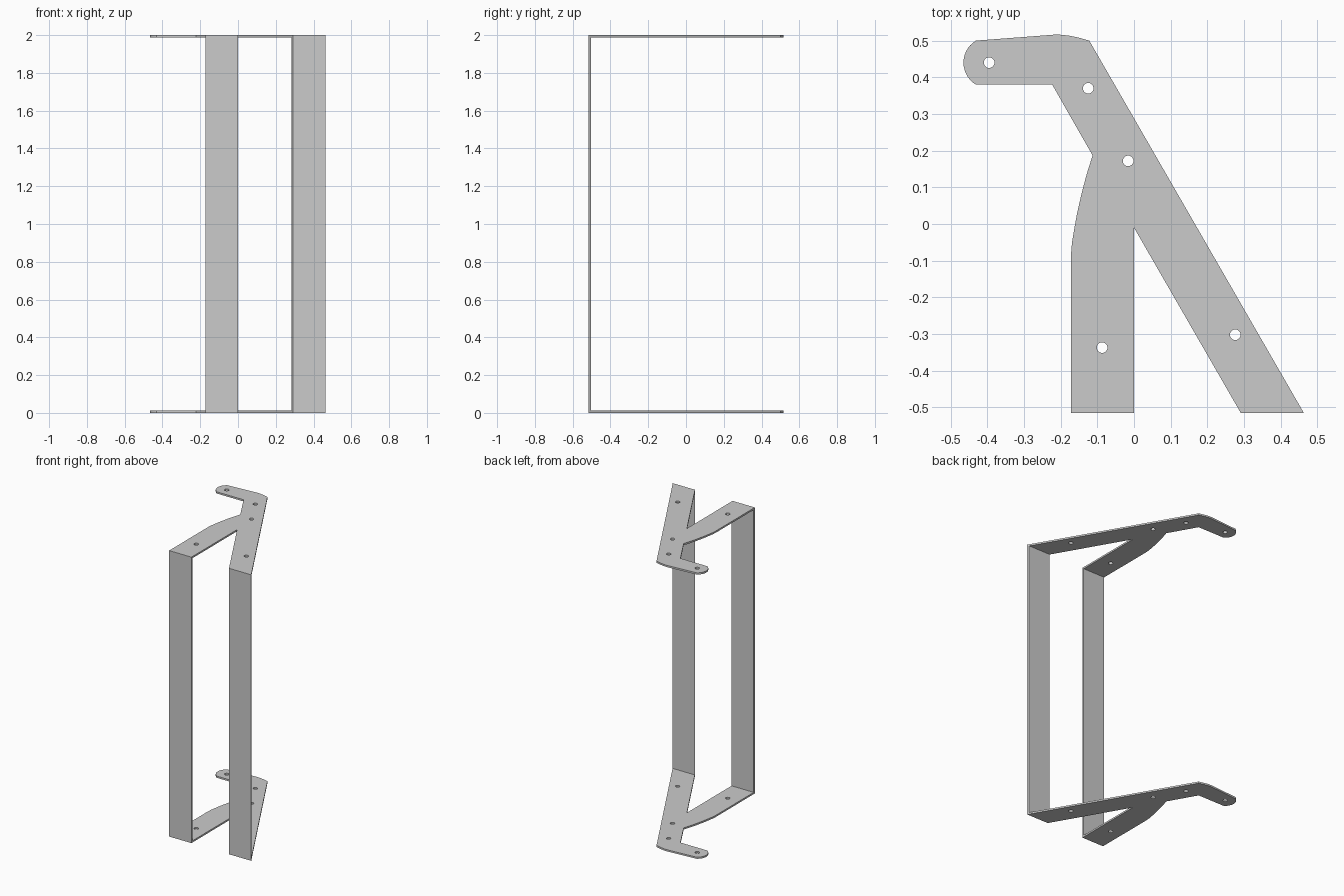
import bpy, bmesh
from math import sin, cos, radians, tau

if "Cube" in bpy.data.objects:
    bpy.data.objects.remove(bpy.data.objects["Cube"])

T = 0.012      # sheet thickness
H = 2.0        # overall height
FRONT = -0.515


def extrude_profile(name, loops, z0, z1, caps=True):
    """Extrude closed 2D loops (outline first, then holes) from z0 to z1."""
    cu = bpy.data.curves.new(name, 'CURVE')
    cu.dimensions = '2D'
    cu.fill_mode = 'BOTH' if caps else 'NONE'
    cu.extrude = (z1 - z0) / 2
    for pts in loops:
        sp = cu.splines.new('POLY')
        sp.points.add(len(pts) - 1)
        for p, (x, y) in zip(sp.points, pts):
            p.co = (x, y, 0, 1)
        sp.use_cyclic_u = True
    tmp = bpy.data.objects.new(name + "_profile", cu)
    bpy.context.collection.objects.link(tmp)
    bpy.context.view_layer.update()
    mesh = bpy.data.meshes.new_from_object(
        tmp.evaluated_get(bpy.context.evaluated_depsgraph_get()))
    bpy.data.objects.remove(tmp)
    bm = bmesh.new()
    bm.from_mesh(mesh)
    bmesh.ops.remove_doubles(bm, verts=bm.verts, dist=1e-5)
    bmesh.ops.recalc_face_normals(bm, faces=bm.faces)
    for f in bm.faces:
        f.smooth = False
    bm.to_mesh(mesh)
    bm.free()
    mesh.name = name
    ob = bpy.data.objects.new(name, mesh)
    ob.location.z = (z0 + z1) / 2
    bpy.context.collection.objects.link(ob)
    return ob


def arc(cx, cy, r, a0, a1, n):
    return [(cx + r * cos(radians(a0 + (a1 - a0) * i / n)),
             cy + r * sin(radians(a0 + (a1 - a0) * i / n))) for i in range(n + 1)]


def hole(cx, cy, r=0.0145, n=24):
    return [(cx + r * cos(tau * i / n), cy + r * sin(tau * i / n)) for i in range(n)]


# Forked plate outline with hooked, rounded tip
outline = [(-0.172, FRONT), (0, FRONT), (0, -0.01), (0.291, FRONT), (0.463, FRONT),
           (-0.122, 0.5), (-0.15, 0.508), (-0.18, 0.514), (-0.2, 0.516), (-0.22, 0.516)]
outline += arc(-0.395, 0.44, 0.07, 121, 239, 14)
outline += [(-0.223, 0.38), (-0.113, 0.187), (-0.129, 0.136), (-0.143, 0.083),
            (-0.155, 0.03), (-0.163, -0.014), (-0.169, -0.05), (-0.172, -0.085)]

# Screw holes
holes = [hole(*c) for c in [(-0.395, 0.44), (-0.125, 0.37), (-0.016, 0.172),
                            (0.276, -0.302), (-0.087, -0.337)]]

# Bottom and top plates
for name, z in (("bottom_plate", 0), ("top_plate", H - T)):
    extrude_profile(name, [outline] + holes, z, z + T)

# Upright straps; the right one keeps the slant of its arm
for name, x0, x1, skew in (("left_strap", -0.172, 0, 0),
                           ("right_strap", 0.291, 0.463, -0.007)):
    section = [(x0, FRONT), (x1, FRONT), (x1 + skew, FRONT + T), (x0 + skew, FRONT + T)]
    extrude_profile(name, [section], T, H - T, caps=False)
